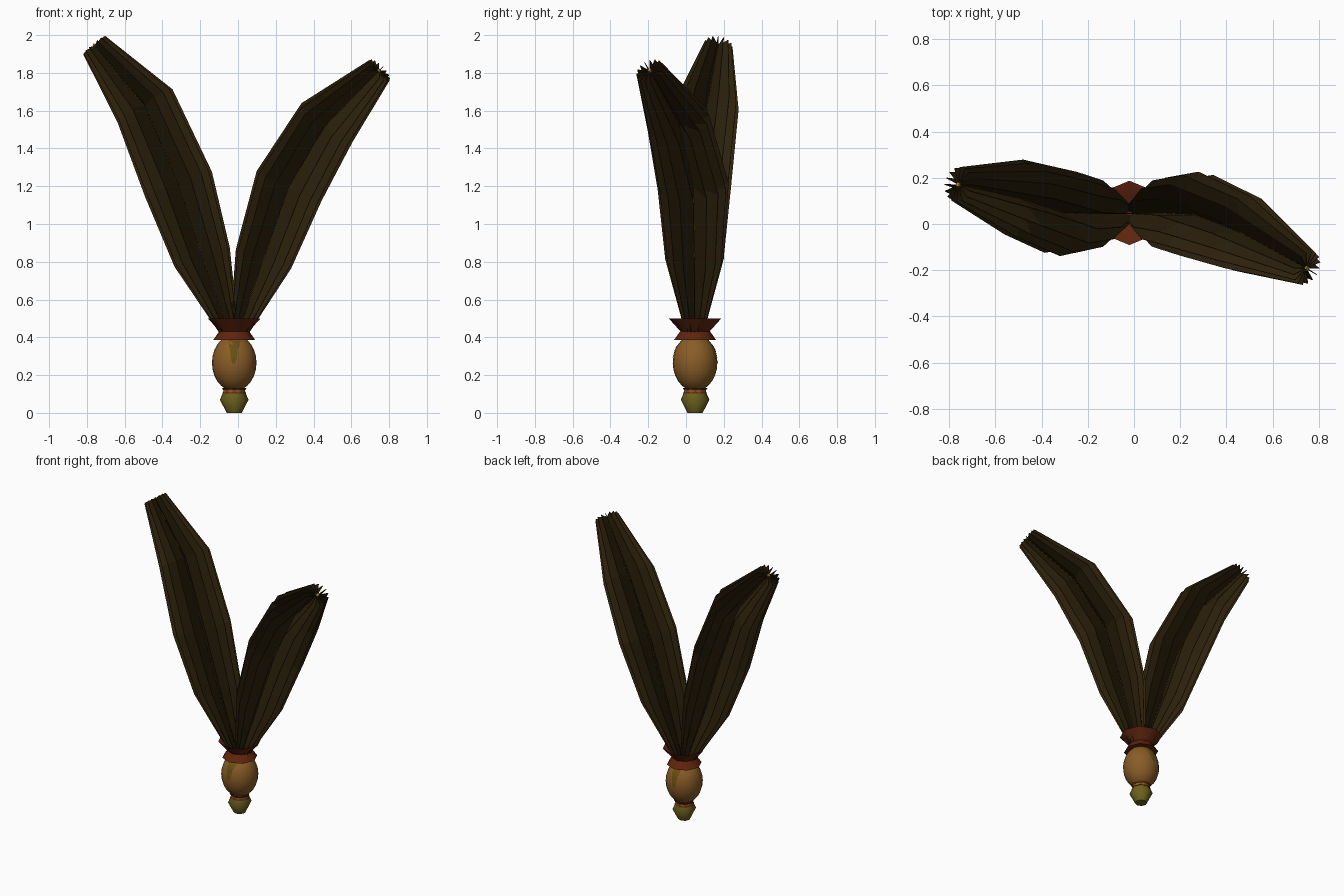
import bpy, bmesh, math
from mathutils import Vector

if "Cube" in bpy.data.objects:
    bpy.data.objects.remove(bpy.data.objects["Cube"])

CX, CY = -0.02, 0.048          # axis of the handle


def mat(name, rgb):
    m = bpy.data.materials.new(name)
    m.diffuse_color = (*rgb, 1)
    m.use_nodes = True
    m.node_tree.nodes["Principled BSDF"].inputs["Base Color"].default_value = m.diffuse_color
    return m


LEAF = mat("dark brown", (0.027, 0.0155, 0.0035))
WOOD = mat("tan wood", (0.25, 0.108, 0.020))
RED = mat("red brown", (0.118, 0.018, 0.004))
OLIVE = mat("olive", (0.15, 0.117, 0.012))
DRIP = mat("mustard", (0.14, 0.078, 0.006))
GOLD = mat("gold", (0.55, 0.27, 0.02))


def finish(bm, name, material, fix=True):
    if fix:
        bmesh.ops.recalc_face_normals(bm, faces=bm.faces)
    me = bpy.data.meshes.new(name)
    bm.to_mesh(me)
    bm.free()
    me.materials.append(material)
    ob = bpy.data.objects.new(name, me)
    bpy.context.collection.objects.link(ob)
    return ob


def lathe(name, profile, sides, material, angle=50):
    """Turn (radius, z) points around the handle axis, smooth below angle."""
    bm = bmesh.new()
    rings = []
    for r, z in profile:
        rings.append([bm.verts.new((CX + r * math.cos(math.tau * i / sides),
                                    CY + r * math.sin(math.tau * i / sides), z))
                      for i in range(sides)])
    for a, b in zip(rings, rings[1:]):
        for i in range(sides):
            j = (i + 1) % sides
            bm.faces.new((a[i], a[j], b[j], b[i]))
    bm.faces.new(rings[0][::-1])
    bm.faces.new(rings[-1])
    ob = finish(bm, name, material)
    bpy.ops.object.select_all(action='DESELECT')
    ob.select_set(True)
    bpy.context.view_layer.objects.active = ob
    bpy.ops.object.shade_smooth_by_angle(angle=math.radians(angle))


# Handle: foot bead, neck ring, egg-shaped body and two flared collars
EGG_R, EGG_H, EGG_Z = 0.118, 0.15, 0.265
lathe("foot_bead", [(0.04, 0), (0.076, 0.07), (0.055, 0.115)], 8, OLIVE)
lathe("neck_core", [(0.057, 0.10), (0.057, 0.132)], 16, WOOD)
lathe("neck_ring", [(0.066, 0.132), (0.056, 0.117), (0.064, 0.102)], 8, RED)
lathe("egg_body", [(EGG_R * math.sin(t), EGG_Z - EGG_H * math.cos(t))
                   for t in [0.15 + i * (math.pi - 0.3) / 12 for i in range(13)]],
      20, WOOD)
lathe("lower_collar", [(0.112, 0.385), (0.079, 0.432)], 8, RED)
lathe("upper_collar", [(0.076, 0.43), (0.139, 0.5), (0.134, 0.5), (0.07, 0.44)], 8, RED)

# Painted drips on the front and back of the egg
for name, side in (("front_drip", -1), ("back_drip", 1)):
    bm = bmesh.new()
    rows = []
    for z, l, r in ((0.39, -.03, .034), (0.35, -.027, .028), (0.335, -.022, .018),
                    (0.29, -.017, .014), (0.262, -.012, .004)):
        row = []
        for x in (l, (l + r) / 2, r):
            rad = EGG_R * math.sqrt(1 - ((z - EGG_Z) / EGG_H) ** 2) + 0.003
            row.append(bm.verts.new((CX + x, CY + side * math.sqrt(rad * rad - x * x), z)))
        rows.append(row)
    for a, b in zip(rows, rows[1:]):
        for i in range(2):
            q = (a[i], b[i], b[i + 1], a[i + 1])
            bm.faces.new(q if side < 0 else q[::-1])
    finish(bm, name, DRIP, False)


def plume(name, stations, blades=16):
    """Radial blades around a bent spine; stations are (centre, radius)."""
    pts = [Vector(c) for c, _ in stations]
    frames = []
    for i in range(len(pts)):
        t = (pts[min(i + 1, len(pts) - 1)] - pts[max(i - 1, 0)]).normalized()
        u = Vector((0, 1, 0)).cross(t).normalized()
        frames.append((t, u, t.cross(u)))
    bm = bmesh.new()
    for k in range(blades):
        a = math.tau * k / blades
        edge = []
        for i, (p, (t, u, v)) in enumerate(zip(pts, frames)):
            d = u * math.cos(a) + v * math.sin(a)
            tip = t * (0.006 if i == len(pts) - 1 else 0)
            edge.append((bm.verts.new(p + d * 0.004),
                         bm.verts.new(p + d * stations[i][1] + tip)))
        for (a0, a1), (b0, b1) in zip(edge, edge[1:]):
            bm.faces.new((a0, a1, b1, b0))
    ob = finish(bm, name, LEAF, False)
    sol = ob.modifiers.new("thickness", "SOLIDIFY")
    sol.thickness, sol.offset = 0.003, 0

    # thin golden spine through the middle
    cu = bpy.data.curves.new(name + "_spine", "CURVE")
    cu.dimensions = '3D'
    cu.bevel_depth, cu.bevel_resolution, cu.use_fill_caps = 0.010, 1, True
    sp = cu.splines.new("POLY")
    path = pts[:-1] + [pts[-1] + frames[-1][0] * 0.010]
    sp.points.add(len(path) - 1)
    for q, p in zip(sp.points, path):
        q.co = (*p, 1)
    cu.materials.append(GOLD)
    bpy.context.collection.objects.link(bpy.data.objects.new(name + "_spine", cu))


# The two leafy plumes
plume("left_plume", [((-0.045, 0.045, 0.43), 0.05), ((-0.19, 0.045, 0.825), 0.155),
                     ((-0.315, 0.05, 1.21), 0.189), ((-0.492, 0.11, 1.625), 0.170),
                     ((-0.757, 0.17, 1.942), 0.076)])
plume("right_plume", [((0.005, 0.045, 0.43), 0.05), ((0.135, 0.045, 0.815), 0.155),
                      ((0.27, 0.038, 1.2), 0.189), ((0.47, -0.04, 1.535), 0.17),
                      ((0.745, -0.19, 1.81), 0.076)])
